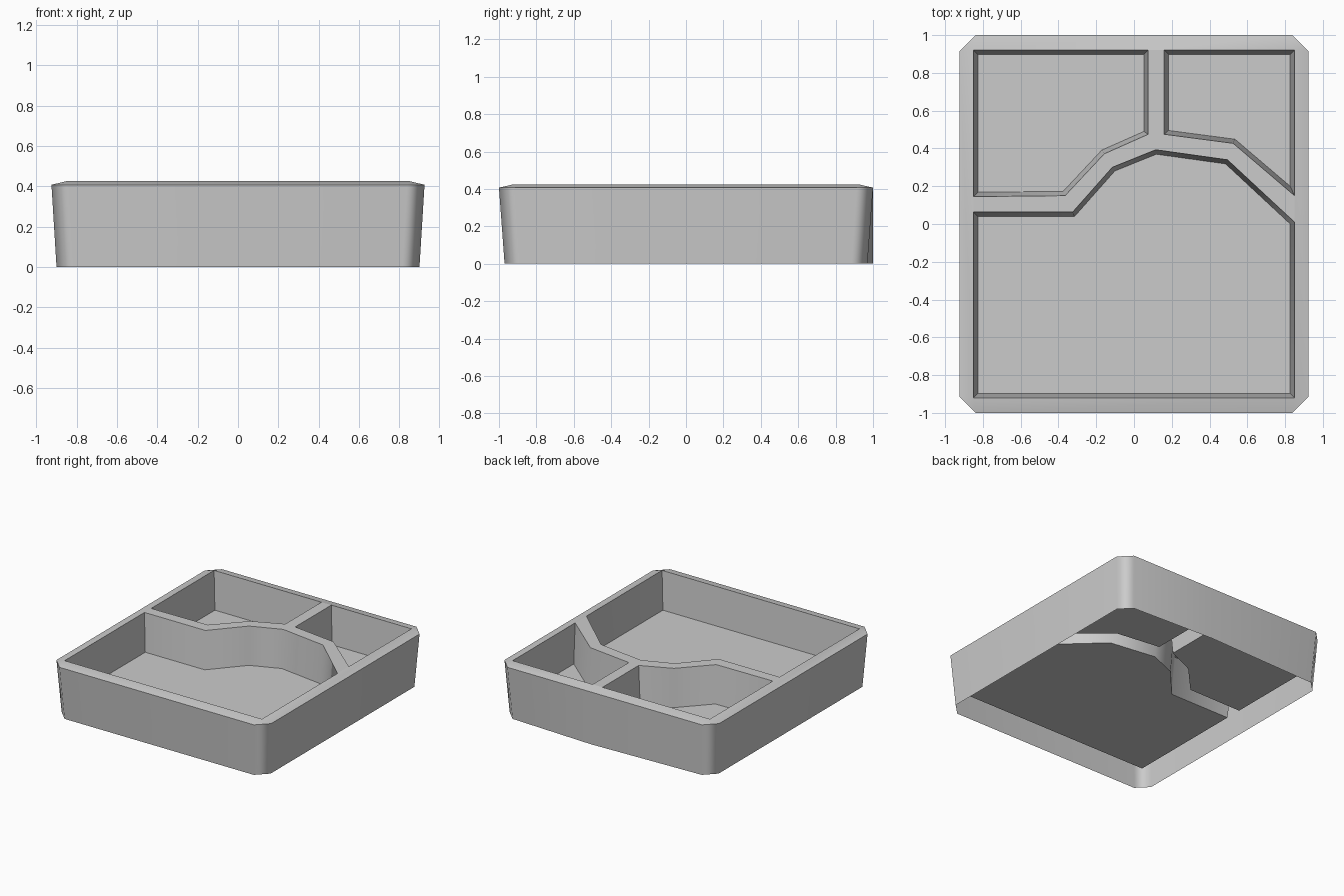
import bpy, bmesh
from mathutils import Vector

cube = bpy.data.objects.get("Cube")
if cube:
    bpy.data.objects.remove(cube, do_unlink=True)

RIM_Z, EDGE_Z, FLOOR_Z = 0.425, 0.407, 0.13
X, Y = 0.85, 0.92          # extents of the compartments

grey = bpy.data.materials.new("light grey")
grey.use_nodes = True
grey.diffuse_color = (0.6, 0.6, 0.6, 1)
grey.node_tree.nodes["Principled BSDF"].inputs["Base Color"].default_value = (0.6, 0.6, 0.6, 1)


def inset(points, d):
    """Offset a counter-clockwise outline inwards by d."""
    pts = [Vector(p) for p in points]
    out = []
    for i, p in enumerate(pts):
        a = (p - pts[i - 1]).normalized()
        b = (pts[(i + 1) % len(pts)] - p).normalized()
        na, nb = Vector((-a.y, a.x)), Vector((-b.y, b.x))
        out.append(p + (na + nb) * d / (1 + na.dot(nb)))
    return out


def build(name, loops, cap=False):
    """Skin counter-clockwise (outline, height) loops, with an optional last face."""
    bm = bmesh.new()
    rings = [[bm.verts.new((p[0], p[1], z)) for p in pts] for pts, z in loops]
    for a, b in zip(rings, rings[1:]):
        for i in range(len(a)):
            j = (i + 1) % len(a)
            bm.faces.new((a[i], a[j], b[j], b[i]))
    if cap:
        bm.faces.new(rings[-1])
    bmesh.ops.remove_doubles(bm, verts=bm.verts, dist=0.0005)
    mesh = bpy.data.meshes.new(name)
    bm.to_mesh(mesh)
    bm.free()
    mesh.materials.append(grey)
    obj = bpy.data.objects.new(name, mesh)
    bpy.context.collection.objects.link(obj)
    bpy.ops.object.select_all(action='DESELECT')
    obj.select_set(True)
    bpy.context.view_layer.objects.active = obj
    bpy.ops.object.shade_smooth_by_angle(angle=0.87)
    obj.modifiers.new("weighted normals", 'WEIGHTED_NORMAL').keep_sharp = True
    return obj


def chamfered(x, y, c, back):
    """Rectangle with cut corners and one extra point in the back side."""
    return [(-x + c, -y), (x - c, -y), (x, -y + c), (x, y - c), (x - c, y),
            (0.12, back), (-x + c, y), (-x, y - c), (-x, -y + c)]


# Outer wall and sloping rim, open underneath
rim_inner = [(-X, -Y), (X, -Y), (X, -Y), (X, Y), (X, Y),
             (0.12, Y), (-X, Y), (-X, Y), (-X, -Y)]
build("outer_wall_and_rim", [(chamfered(0.9, 0.97, 0.085, 1.0), 0),
                             (chamfered(0.925, 1.0, 0.087, 1.0), EDGE_Z),
                             (rim_inner, RIM_Z)])

# Divider edges, each listed from right to left
front_edge = [(X, 0.01), (0.495, 0.34), (0.115, 0.393), (-0.115, 0.3), (-0.325, 0.063), (-X, 0.063)]
right_edge = [(X, 0.15), (0.525, 0.427), (0.16, 0.475)]
left_edge = [(0.075, 0.475), (-0.157, 0.372), (-0.365, 0.15), (-X, 0.145)]

# Compartments with tapered walls and a raised floor
compartments = {
    "front_compartment": [(-X, -Y), (X, -Y)] + front_edge,
    "back_left_compartment": [(X, Y), (0.16, Y)] + right_edge[::-1],
    "back_right_compartment": [(0.075, Y), (-X, Y)] + left_edge[::-1],
}
for name, outline in compartments.items():
    build(name, [(outline, RIM_Z), (inset(outline, 0.023), FLOOR_Z)], cap=True)

# Flat top of the divider between the compartments
divider = front_edge[::-1] + right_edge + [(0.16, Y), (0.075, Y)] + left_edge
build("divider_top", [(divider, RIM_Z)], cap=True)
